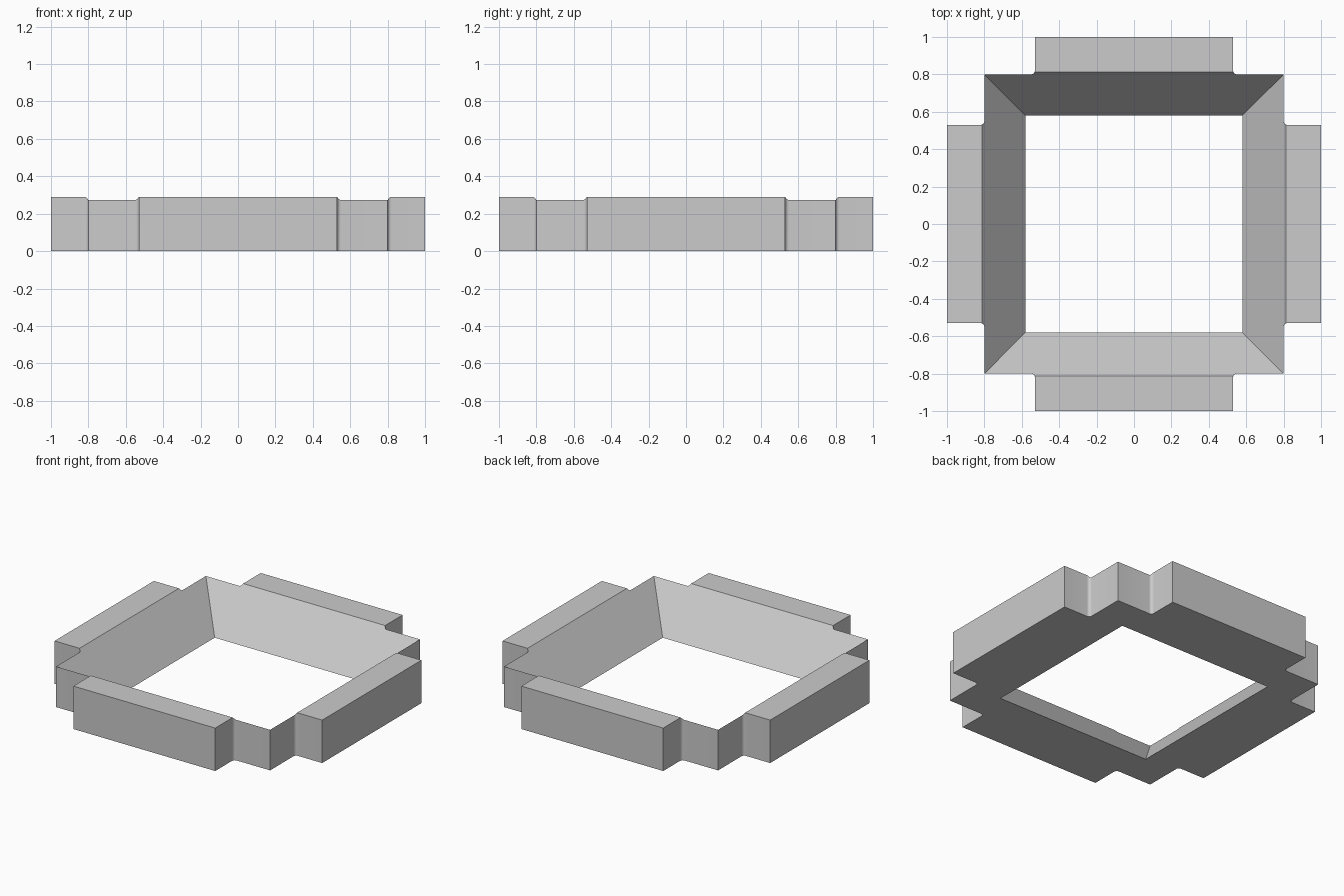
import bpy
import bmesh
from math import cos, sin, pi

HEIGHT = 0.29    # overall height
REACH = 1.0      # outer face of each arm
ARM = 0.53       # half width of each arm
CORNER = 0.80    # half width of the square body
FILLET = 0.02    # radius between arm and body
HOLE = 0.58      # half width of the opening at the bottom
HOLE_TOP = 0.813 # half width of the opening at the top
STEPS = 6

cube = bpy.data.objects.get("Cube")
if cube:
    bpy.data.objects.remove(cube, do_unlink=True)

grey = bpy.data.materials.new("plain grey")
grey.use_nodes = True
color = (0.6, 0.6, 0.6, 1)
grey.diffuse_color = color
grey.node_tree.nodes["Principled BSDF"].inputs["Base Color"].default_value = color


def loft(name, bottom, z0, top, z1):
    """Closed solid between two outlines with matching points."""
    bm = bmesh.new()
    low = [bm.verts.new((x, y, z0)) for x, y in bottom]
    high = [bm.verts.new((x, y, z1)) for x, y in top]
    bm.faces.new(low[::-1])
    bm.faces.new(high)
    n = len(low)
    for i in range(n):
        j = (i + 1) % n
        bm.faces.new((low[i], low[j], high[j], high[i]))
    bmesh.ops.recalc_face_normals(bm, faces=bm.faces)
    mesh = bpy.data.meshes.new(name)
    bm.to_mesh(mesh)
    bm.free()
    obj = bpy.data.objects.new(name, mesh)
    bpy.context.collection.objects.link(obj)
    mesh.materials.append(grey)
    return obj


def square(half):
    return [(half, -half), (half, half), (-half, half), (-half, -half)]


# One quarter of the outline: right arm, fillet, body corner, fillet
arc = []
for i in range(STEPS + 1):
    a = pi / 2 * i / STEPS
    arc.append((CORNER + FILLET - FILLET * sin(a),
                ARM + FILLET - FILLET * cos(a)))
quarter = [(REACH, -ARM), (REACH, ARM)] + arc + [(CORNER, CORNER)]
quarter += [(y, x) for x, y in reversed(arc)]

# Rotate the quarter around the centre
outline = []
for _ in range(4):
    outline += quarter
    quarter = [(-y, x) for x, y in quarter]

frame = loft("frame", outline, 0, outline, HEIGHT)

# Tapered opening, extended past both faces along the same slope
slope = (HOLE_TOP - HOLE) / HEIGHT
margin = 0.1
cutter = loft("opening_cutter", square(HOLE - slope * margin), -margin,
              square(HOLE_TOP + slope * margin), HEIGHT + margin)
cutter.hide_render = True

cut = frame.modifiers.new("opening", 'BOOLEAN')
cut.operation = 'DIFFERENCE'
cut.solver = 'EXACT'
cut.object = cutter

bpy.ops.object.select_all(action='DESELECT')
frame.select_set(True)
bpy.context.view_layer.objects.active = frame
bpy.ops.object.modifier_apply(modifier=cut.name)
bpy.data.objects.remove(cutter, do_unlink=True)

# Smooth fillets, crisp edges
bpy.ops.object.shade_smooth_by_angle(angle=pi / 6)
